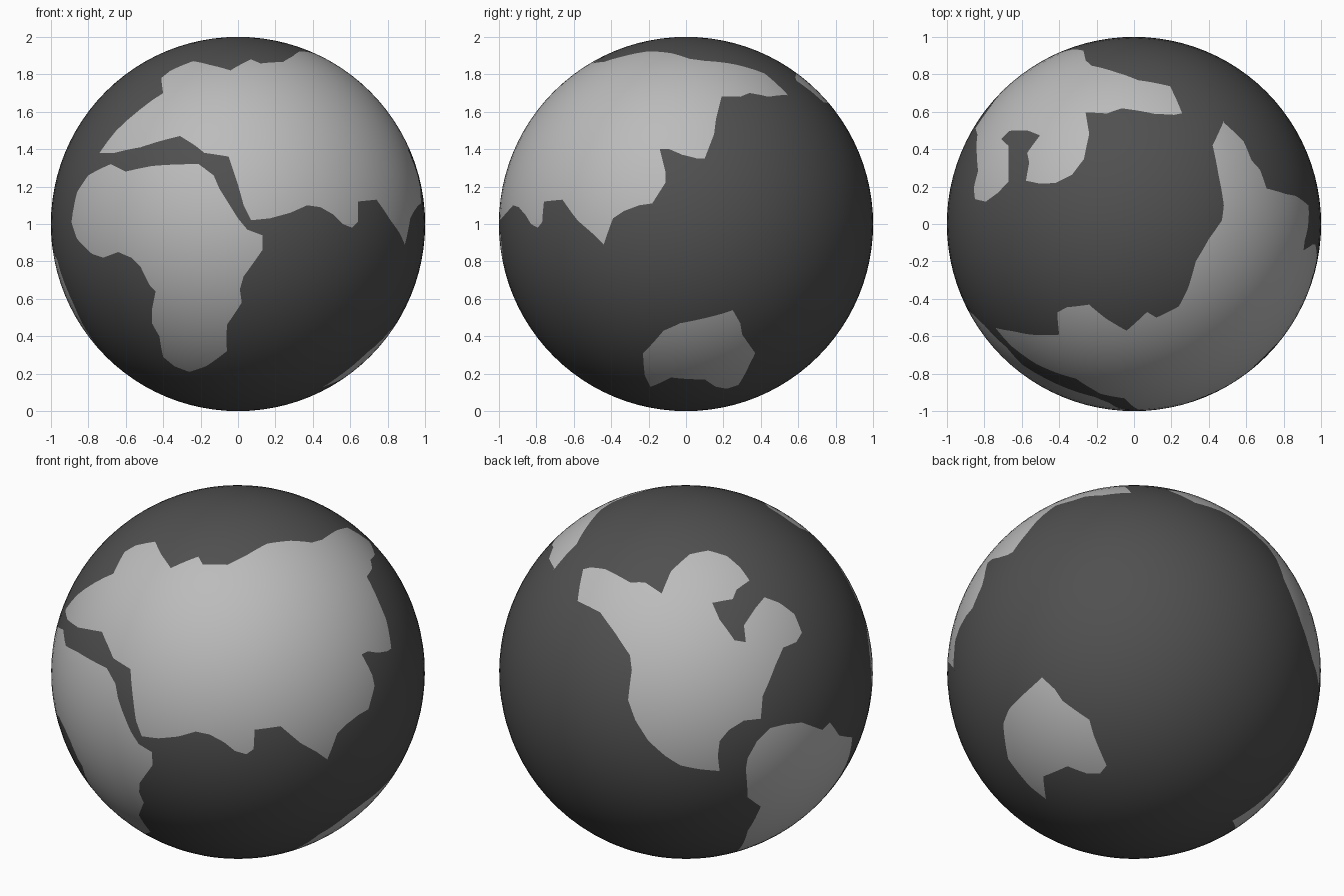
import bpy
import bmesh
from math import radians, sin, cos, sqrt
from mathutils import Vector

SEGMENTS, RINGS = 96, 48
REACH = 0.06  # how far from a coast line the faces are cut

default_cube = bpy.data.objects.get("Cube")
if default_cube:
    bpy.data.objects.remove(default_cube, do_unlink=True)


def make_material(name, grey):
    material = bpy.data.materials.new(name)
    material.use_nodes = True
    colour = (grey, grey, grey, 1)
    material.diffuse_color = colour
    shader = material.node_tree.nodes["Principled BSDF"]
    shader.inputs["Base Color"].default_value = colour
    shader.inputs["Roughness"].default_value = 0.6
    return material


def wrap(azimuth, elevation, flat_points):
    """Project a flat outline onto the unit sphere from the given direction."""
    turn, tilt = radians(azimuth), radians(elevation)
    right = Vector((cos(turn), sin(turn), 0))
    toward = Vector((sin(turn) * cos(tilt), -cos(turn) * cos(tilt), sin(tilt)))
    up = toward.cross(right)
    wrapped = []
    for across, above in flat_points:
        depth = sqrt(max(0, 1 - across * across - above * above))
        point = across * right + above * up + depth * toward
        wrapped.append(point.normalized())
    return wrapped


def from_front(points):
    return wrap(0, 0, points)


def from_side(points):
    return wrap(90, 0, points)


def from_top(points):
    return wrap(0, 90, points)


def from_back(points):
    return wrap(-145, 25, points)


# Coast lines of the five land masses
southern_front_land = from_front([
    (-.89, .01), (-.86, .17), (-.8, .26), (-.68, .32), (-.6, .28), (-.46, .31),
    (-.21, .32), (-.13, .26), (-.1, .19), (0, .03), (.05, -.03), (.13, -.06),
    (.13, -.14), (.03, -.28), (.01, -.35), (.02, -.42), (-.06, -.54),
    (-.06, -.68), (-.17, -.76), (-.26, -.79), (-.34, -.76), (-.4, -.71),
    (-.42, -.6), (-.46, -.53), (-.46, -.46), (-.44, -.36), (-.47, -.33),
    (-.52, -.23), (-.57, -.18), (-.64, -.15), (-.72, -.18), (-.78, -.16),
    (-.86, -.08)])

great_north_coast = from_front([
    (-.74, .38), (-.65, .5), (-.55, .59), (-.4, .7), (-.41, .78), (-.36, .82),
    (-.24, .87), (-.15, .85)])
great_polar_coast = from_top([
    (-.04, -.57), (.07, -.47), (.12, -.5), (.24, -.44), (.29, -.34), (.33, -.2),
    (.4, -.08), (.47, .02), (.48, .1), (.45, .27), (.42, .42), (.48, .55)])
great_east_coast = from_side([
    (.54, .69), (.44, .68), (.34, .7), (.29, .68), (.19, .68), (.16, .56),
    (.15, .48), (.1, .35), (.06, .35), (-.02, .37), (-.09, .4), (-.14, .4),
    (-.11, .28), (-.11, .22), (-.18, .11), (-.25, .1), (-.33, .07), (-.39, .03),
    (-.44, -.11), (-.5, -.05), (-.58, .02)])
great_south_coast = from_front([
    (.74, .13), (.64, .12), (.64, .01), (.61, -.02), (.56, 0), (.51, .05),
    (.44, .09), (.37, .1), (.28, .06), (.17, .03), (.07, .02), (.03, .1),
    (0, .21), (-.05, .36), (-.18, .38), (-.23, .42), (-.31, .47), (-.39, .45),
    (-.52, .41), (-.66, .38)])
great_land = great_north_coast + great_polar_coast + great_east_coast + great_south_coast

island_land = from_side([
    (-.23, -.69), (-.19, -.65), (-.12, -.57), (-.03, -.53), (.07, -.51),
    (.19, -.48), (.25, -.46), (.29, -.53), (.3, -.59), (.37, -.69), (.34, -.75),
    (.28, -.86), (.22, -.88), (.16, -.87), (.1, -.83), (-.08, -.82),
    (-.19, -.87), (-.22, -.81)])

northern_back_land = from_back([
    (-.55, .55), (-.51, .56), (-.43, .55), (-.3, .48), (-.22, .48), (-.13, .42),
    (-.08, .54), (.02, .63), (.12, .65), (.22, .62), (.29, .56), (.34, .49),
    (.27, .44), (.25, .39), (.14, .37), (.18, .28), (.26, .17), (.32, .16),
    (.31, .25), (.37, .34), (.42, .4), (.5, .37), (.58, .31), (.62, .21),
    (.59, .16), (.52, .13), (.48, .04), (.41, -.13), (.4, -.25), (.31, -.26),
    (.23, -.31), (.18, -.37), (.17, -.45), (.18, -.53), (.07, -.52), (-.03, -.5),
    (-.11, -.45), (-.2, -.37), (-.27, -.26), (-.31, -.15), (-.29, .01),
    (-.3, .09), (-.38, .21), (-.46, .32), (-.58, .38)])

southern_back_land = from_back([
    (.32, -.52), (.33, -.46), (.38, -.37), (.45, -.3), (.53, -.28), (.62, -.27),
    (.73, -.31), (.77, -.27), (.82, -.34), (.89, -.35), (.87, -.46), (.84, -.53),
    (.66, -.75), (.45, -.89), (.27, -.96), (.33, -.85), (.4, -.72), (.33, -.67)])

lands = [southern_front_land, great_land, island_land, northern_back_land, southern_back_land]


def cut_coast(bm, outline):
    """Slice the faces near each coast line with a plane through the centre."""
    for start, end in zip(outline, outline[1:] + outline[:1]):
        middle = (start + end) / 2
        reach = (end - start).length / 2 + REACH
        faces = [f for f in bm.faces
                 if (f.calc_center_median() - middle).length < reach]
        edges = {e for f in faces for e in f.edges}
        verts = {v for f in faces for v in f.verts}
        bmesh.ops.bisect_plane(
            bm, geom=list(verts) + list(edges) + faces, dist=0.0001,
            plane_co=(0, 0, 0), plane_no=start.cross(end).normalized())


def make_land_test(outline):
    """Return a test that tells whether a direction lies inside the outline."""
    centre = sum(outline, Vector()).normalized()
    side = centre.orthogonal().normalized()
    other = centre.cross(side)

    def flatten(point):
        depth = point.dot(centre)
        return point.dot(side) / depth, point.dot(other) / depth

    corners = [flatten(p) for p in outline]

    def is_inside(point):
        if point.dot(centre) < 0.05:
            return False
        x, y = flatten(point)
        inside = False
        for (ax, ay), (bx, by) in zip(corners, corners[1:] + corners[:1]):
            if (ay > y) != (by > y) and x < ax + (y - ay) * (bx - ax) / (by - ay):
                inside = not inside
        return inside

    return is_inside


# Globe with the land cut into its surface
bm = bmesh.new()
bmesh.ops.create_uvsphere(bm, u_segments=SEGMENTS, v_segments=RINGS, radius=1)
for land in lands:
    cut_coast(bm, land)

land_tests = [make_land_test(land) for land in lands]
for face in bm.faces:
    middle = face.calc_center_median().normalized()
    face.material_index = int(any(test(middle) for test in land_tests))
    face.smooth = True
for vert in bm.verts:
    vert.co.normalize()

mesh = bpy.data.meshes.new("globe")
bm.to_mesh(mesh)
bm.free()
mesh.materials.append(make_material("dark grey sea", 0.08))
mesh.materials.append(make_material("light grey land", 0.5))
mesh.normals_split_custom_set_from_vertices([v.co.normalized() for v in mesh.vertices])

globe = bpy.data.objects.new("globe", mesh)
globe.location.z = 1
bpy.context.collection.objects.link(globe)
